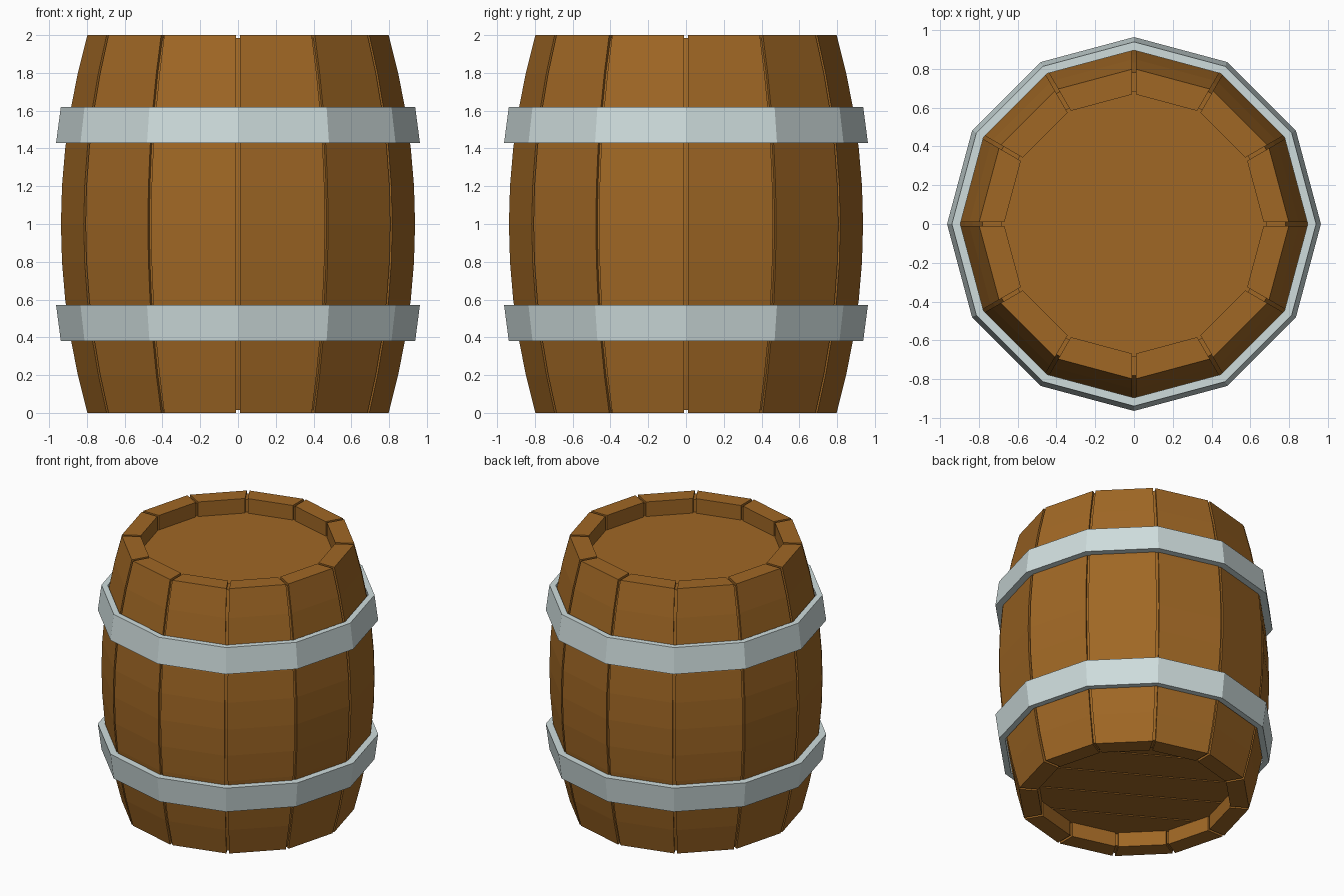
import bpy, bmesh, math
from mathutils import Vector

if "Cube" in bpy.data.objects:
    bpy.data.objects.remove(bpy.data.objects["Cube"])

SIDES = 12
GAP = 0.01        # half width of the groove between staves
DEPTH = 0.016     # groove depth
INNER = 0.67      # radius of the rim opening
RECESS = 0.11     # how far the heads sit below the rim


def material(name, rgb):
    m = bpy.data.materials.new(name)
    m.diffuse_color = (*rgb, 1)
    m.use_nodes = True
    m.node_tree.nodes["Principled BSDF"].inputs["Base Color"].default_value = m.diffuse_color
    return m


wood = material("oak_wood", (0.35, 0.136, 0.018))
metal = material("pale_metal", (0.62, 0.72, 0.72))


def finish(name, bm, mat):
    bmesh.ops.recalc_face_normals(bm, faces=bm.faces)
    mesh = bpy.data.meshes.new(name)
    bm.to_mesh(mesh)
    bm.free()
    mesh.materials.append(mat)
    ob = bpy.data.objects.new(name, mesh)
    bpy.context.collection.objects.link(ob)
    return ob


def corner(k, r, z):
    a = math.tau * k / SIDES
    return Vector((r * math.cos(a), r * math.sin(a), z))


def bulge(z):
    return 0.94 - 0.14 * (z - 1) ** 2


def skin(bm, columns, close_rows):
    """Joins neighbouring columns of points, all the way round."""
    cols = [[bm.verts.new(p) for p in c] for c in columns]
    n = len(cols[0])
    for i, a in enumerate(cols):
        b = cols[(i + 1) % len(cols)]
        for j in range(n if close_rows else n - 1):
            k = (j + 1) % n
            bm.faces.new((a[j], b[j], b[k], a[k]))


# Staves: bulged shell with a rim at both ends and a groove at every corner
STEPS = 10
outer = [(bulge(2 * i / STEPS), 2 * i / STEPS) for i in range(STEPS + 1)]
full = [(INNER, RECESS), (INNER, 0)] + outer + [(INNER, 2), (INNER, 2 - RECESS)]
sunk = [(r + DEPTH if r == INNER else r - DEPTH,
         min(max(z, DEPTH), 2 - DEPTH)) for r, z in full]


def column(k, profile, side):
    pts = []
    for r, z in profile:
        p = corner(k, r, z)
        pts.append(p + (corner(k + side, r, z) - p).normalized() * GAP)
    return pts


bm = bmesh.new()
columns = []
for k in range(SIDES):
    columns += [column(k, full, -1), column(k, sunk, -1),
                column(k, sunk, 1), column(k, full, 1)]
skin(bm, columns, False)
finish("staves", bm, wood)

# Top head: plain flat lid
bm = bmesh.new()
bm.faces.new([bm.verts.new(corner(k, INNER + DEPTH, 2 - RECESS)) for k in range(SIDES)])
lid = finish("top_head", bm, wood)
if lid.data.polygons[0].normal.z < 0:
    lid.data.flip_normals()

# Bottom head: planks parted by narrow grooves
bm = bmesh.new()
bm.faces.new([bm.verts.new(corner(-k, INNER + DEPTH, RECESS)) for k in range(SIDES)])
across = Vector((math.cos(math.radians(60)), math.sin(math.radians(60)), 0))
seams = (-0.42, -0.14, 0.14, 0.42)
for s in seams:
    for e in (-0.006, 0.006):
        bmesh.ops.bisect_plane(bm, geom=bm.verts[:] + bm.edges[:] + bm.faces[:],
                               plane_co=across * (s + e), plane_no=across)
grooves = [f for f in bm.faces
           if any(abs(f.calc_center_median().dot(across) - s) < 0.006 for s in seams)]
new = bmesh.ops.extrude_face_region(bm, geom=grooves)["geom"]
bmesh.ops.translate(bm, vec=(0, 0, 0.012),
                    verts=[v for v in new if isinstance(v, bmesh.types.BMVert)])
bmesh.ops.delete(bm, geom=[f for f in grooves if f.is_valid], context='FACES_ONLY')
bottom = finish("bottom_head", bm, wood)
if sum(p.normal.z * p.area for p in bottom.data.polygons) > 0:
    bottom.data.flip_normals()

# Hoops: tapered bands, mirrored about mid height
band = [(0.963, 1.43), (0.938, 1.62), (0.895, 1.62), (0.905, 1.43)]
for name, ring in (("upper_hoop", band),
                   ("lower_hoop", [(r, 2 - z) for r, z in band])):
    bm = bmesh.new()
    skin(bm, [[corner(k, r, z) for r, z in ring] for k in range(SIDES)], True)
    finish(name, bm, metal)
